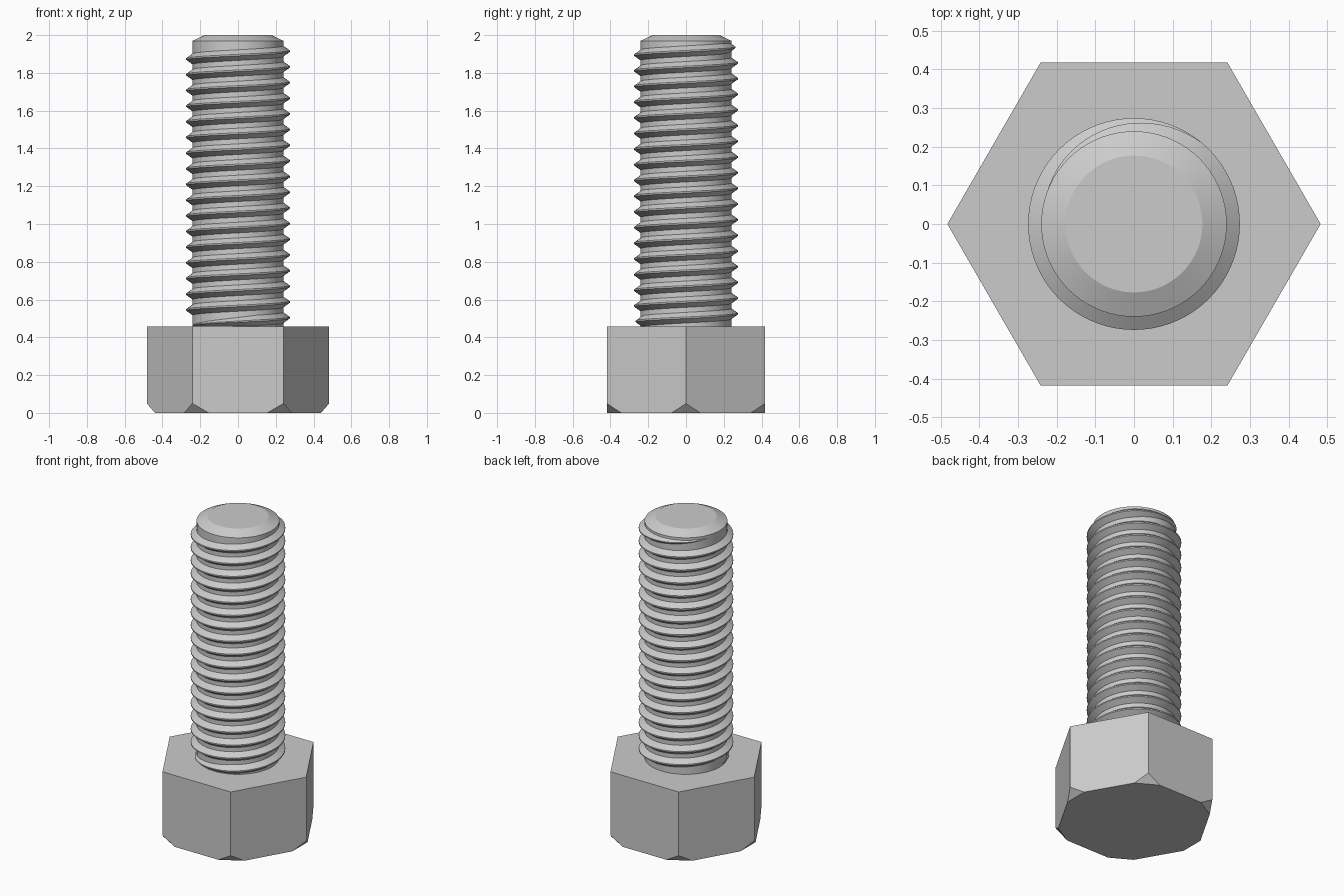
import bpy, bmesh
from math import pi, sin, cos, radians
from mathutils import Vector, Matrix

cube = bpy.data.objects.get("Cube")
if cube:
    bpy.data.objects.remove(cube, do_unlink=True)

steel = bpy.data.materials.new("steel_grey")
steel.use_nodes = True
steel.diffuse_color = (0.6, 0.6, 0.6, 1)
steel.node_tree.nodes["Principled BSDF"].inputs["Base Color"].default_value = (0.6, 0.6, 0.6, 1)

HEAD_R, HEAD_TOP = 0.483, 0.457
ROOT_R, CREST_R = 0.24, 0.274
PITCH, SEGS = 0.083, 72


def finish(bm, name, smooth):
    """Turn the bmesh into a named steel object."""
    bmesh.ops.recalc_face_normals(bm, faces=bm.faces[:])
    mesh = bpy.data.meshes.new(name)
    bm.to_mesh(mesh)
    bm.free()
    mesh.materials.append(steel)
    obj = bpy.data.objects.new(name, mesh)
    bpy.context.collection.objects.link(obj)
    if smooth:
        bpy.ops.object.select_all(action="DESELECT")
        obj.select_set(True)
        bpy.context.view_layer.objects.active = obj
        bpy.ops.object.shade_smooth_by_angle(angle=radians(25))
    return obj


# Hexagonal head, with the six lower corners cut off
bm = bmesh.new()
hexagon = [bm.verts.new((HEAD_R * cos(i * pi / 3), HEAD_R * sin(i * pi / 3), 0)) for i in range(6)]
base = bm.faces.new(hexagon)
raised = bmesh.ops.extrude_face_region(bm, geom=[base], use_keep_orig=True)["geom"]
bmesh.ops.translate(bm, vec=(0, 0, HEAD_TOP),
                    verts=[v for v in raised if isinstance(v, bmesh.types.BMVert)])
for i in range(6):
    turn = Matrix.Rotation(i * pi / 3, 3, "Z")
    cut = bmesh.ops.bisect_plane(
        bm, geom=bm.verts[:] + bm.edges[:] + bm.faces[:],
        plane_co=turn @ Vector((HEAD_R, 0, 0.05)),
        plane_no=turn @ Vector((0.05, 0, -0.0435)), clear_outer=True)
    bmesh.ops.holes_fill(bm, edges=[e for e in bm.edges if e.is_boundary], sides=0)
finish(bm, "hex_head", False)

# Shank core with a chamfered tip, turned from a profile
bm = bmesh.new()
profile = [bm.verts.new((r, 0, z)) for r, z in
           ((ROOT_R, HEAD_TOP - 0.01), (ROOT_R, 1.97), (0.177, 2.0))]
edges = [bm.edges.new(pair) for pair in zip(profile, profile[1:])]
bmesh.ops.spin(bm, geom=profile + edges, axis=(0, 0, 1), cent=(0, 0, 0),
               angle=2 * pi, steps=SEGS)
bmesh.ops.remove_doubles(bm, verts=bm.verts[:], dist=0.0001)
bmesh.ops.holes_fill(bm, edges=[e for e in bm.edges if e.is_boundary], sides=0)
finish(bm, "shank", True)

# Right-handed thread ridge, swept along a helix and fading at both ends
bm = bmesh.new()
start, end = radians(180) - 18 * 2 * pi, radians(165)
fade = radians(115)
steps = round((end - start) / (2 * pi) * SEGS)
rings = []
for i in range(steps + 1):
    a = start + (end - start) * i / steps
    f = min(1, (a - start) / fade, (end - a) / fade)
    z = 1.915 + PITCH * a / (2 * pi)
    tip = 0.004 * max(f, 0.1)
    foot = tip + 0.024 * max(f, 0.1)
    crest = ROOT_R - 0.002 + (CREST_R - ROOT_R + 0.002) * f
    section = ((ROOT_R - 0.004, -foot - 0.003), (crest, -tip),
               (crest, tip), (ROOT_R - 0.004, foot + 0.003))
    rings.append([bm.verts.new((r * cos(a), r * sin(a), z + dz)) for r, dz in section])
for low, high in zip(rings, rings[1:]):
    for j in range(4):
        k = (j + 1) % 4
        bm.faces.new((low[j], high[j], high[k], low[k]))
bm.faces.new(rings[0])
bm.faces.new(rings[-1])
finish(bm, "thread", True)
